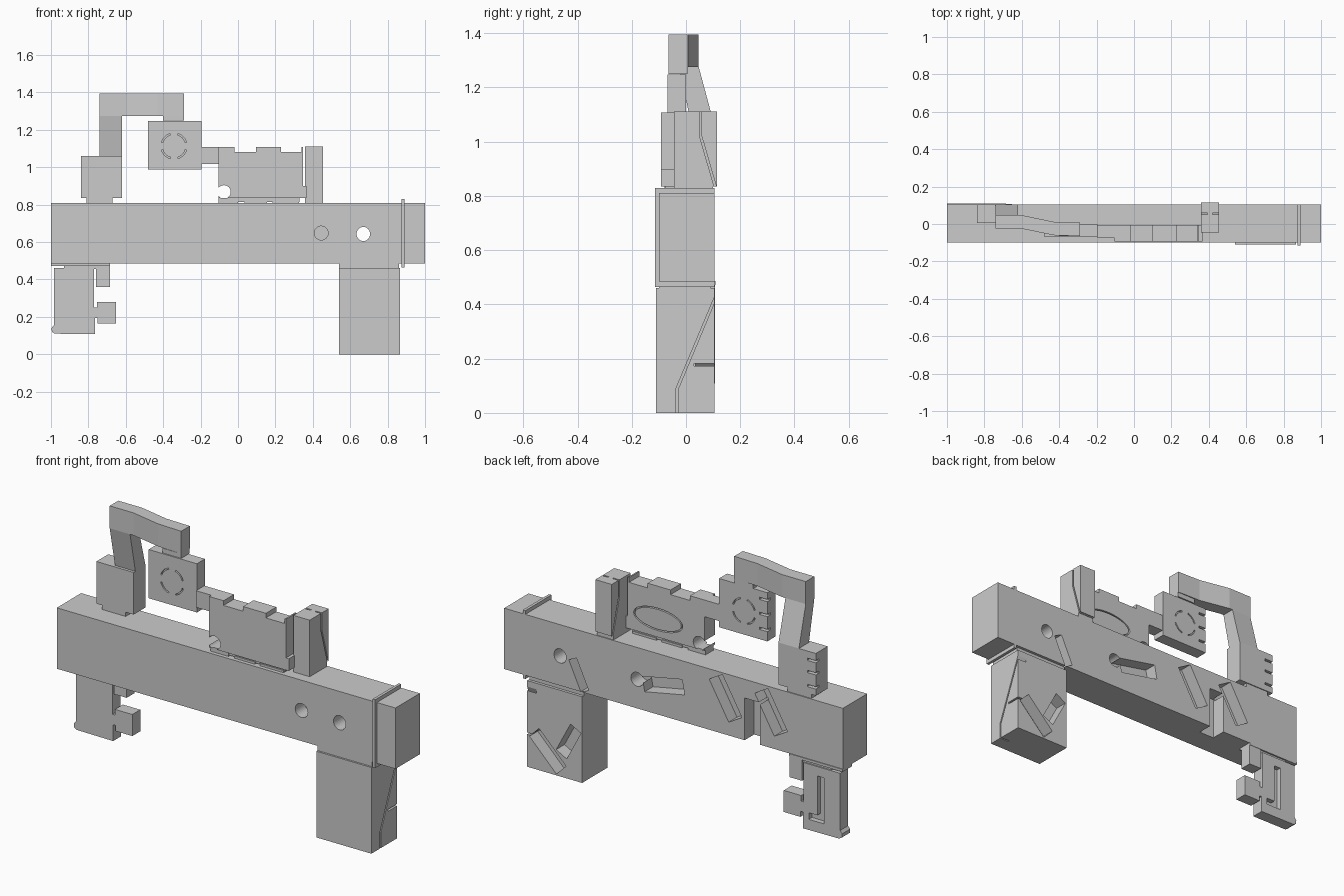
import bpy, bmesh
from math import sin, cos, pi, radians

BACK = 0.105


def loft(name, a, b):
    """Closed solid between two matching rings of 3D points."""
    bm = bmesh.new()
    va, vb = [bm.verts.new(p) for p in a], [bm.verts.new(p) for p in b]
    n = len(va)
    bm.faces.new(va)
    bm.faces.new(vb[::-1])
    for i in range(n):
        j = (i + 1) % n
        bm.faces.new((va[j], va[i], vb[i], vb[j]))
    bmesh.ops.recalc_face_normals(bm, faces=bm.faces)
    me = bpy.data.meshes.new(name)
    bm.to_mesh(me)
    bm.free()
    ob = bpy.data.objects.new(name, me)
    bpy.context.collection.objects.link(ob)
    return ob


def prism(name, pts, axis, lo, hi):
    """Extrude a 2D profile along an axis."""
    def put(u, v, w):
        return {'x': (w, u, v), 'y': (u, w, v), 'z': (u, v, w)}[axis]
    return loft(name, [put(u, v, lo) for u, v in pts], [put(u, v, hi) for u, v in pts])


def box(name, x0, x1, y0, y1, z0, z1):
    return prism(name, [(x0, y0), (x1, y0), (x1, y1), (x0, y1)], 'z', z0, z1)


def oval(cx, cz, rx, rz, a0=0, a1=2 * pi, n=32, full=True):
    k = n if full else n - 1
    return [(cx + rx * cos(a0 + (a1 - a0) * i / k), cz + rz * sin(a0 + (a1 - a0) * i / k))
            for i in range(n)]


def bar(cx, cz, length, width, angle):
    c, s = cos(radians(angle)), sin(radians(angle))
    return [(cx + u * length / 2 * c - v * width / 2 * s, cz + u * length / 2 * s + v * width / 2 * c)
            for u, v in ((-1, -1), (1, -1), (1, 1), (-1, 1))]


def cut(ob, cutters):
    """Subtract the cutters, bake the result and delete them."""
    for c in cutters:
        c.hide_render = True
        m = ob.modifiers.new('cut', 'BOOLEAN')
        m.operation, m.solver, m.object = 'DIFFERENCE', 'EXACT', c
    dg = bpy.context.evaluated_depsgraph_get()
    me = bpy.data.meshes.new_from_object(ob.evaluated_get(dg))
    ob.modifiers.clear()
    ob.data = me
    for c in cutters:
        bpy.data.objects.remove(c)


def pocket(pts, depth=0.07):
    return prism('cutter', pts, 'y', BACK - depth, BACK + 0.05)


# Main beam with pin holes and angled pockets in the back
beam = box('main_beam', -1, 1, -0.1, BACK, 0.485, 0.81)
cut(beam, [
    prism('cutter', oval(0.67, 0.643, 0.036, 0.038), 'y', -0.3, 0.3),
    prism('cutter', oval(0.445, 0.648, 0.037, 0.037), 'y', -0.3, -0.02),
    prism('cutter', oval(0.215, 0.64, 0.037, 0.037), 'y', 0.02, 0.3),
    pocket(bar(0.56, 0.57, 0.17, 0.05, 65)),
    pocket(bar(0.06, 0.648, 0.24, 0.08, -11)),
    pocket(bar(-0.307, 0.678, 0.23, 0.09, 60)),
    pocket(bar(-0.576, 0.675, 0.23, 0.09, 60)),
    box('cutter', -0.51, -0.42, BACK - 0.08, 0.2, 0.4, 0.71),
])
box('beam_flange', 0.875, 0.89, -0.115, BACK, 0.465, 0.83)

# Lower right leg with side grooves and crossed pockets
leg = box('right_leg', 0.54, 0.865, -0.11, BACK, 0, 0.46)
groove = [(BACK + 0.02, 0.475), (-0.037, 0.09), (-0.037, -0.1), (-0.03, -0.1), (-0.03, 0.085), (BACK + 0.02, 0.455)]
cut(leg, [
    prism('cutter', groove, 'x', 0.81, 0.9),
    box('cutter', 0.81, 0.9, 0.03, 0.2, 0.173, 0.183),
    pocket(bar(0.743, 0.115, 0.225, 0.08, 45)),
    pocket(bar(0.62, 0.2, 0.18, 0.07, -62)),
])
box('right_leg_neck', 0.54, 0.86, -0.1, 0.09, 0.46, 0.485)

# Lower left block with side tabs
left = prism('left_block', [(-0.985, 0.46), (-0.985, 0.155), (-0.997, 0.14), (-0.995, 0.12), (-0.98, 0.11),
                            (-0.765, 0.108), (-0.765, 0.195), (-0.75, 0.195), (-0.75, 0.165),
                            (-0.652, 0.165), (-0.652, 0.28), (-0.755, 0.28), (-0.755, 0.25),
                            (-0.77, 0.25), (-0.77, 0.46)], 'y', 0.04, 0.107)
cut(left, [prism('cutter', [(-0.89, 0.41), (-0.89, 0.165), (-0.8, 0.165), (-0.8, 0.2),
                            (-0.85, 0.2), (-0.85, 0.41)], 'y', 0.08, 0.2)])
box('left_block_catch', -0.76, -0.685, 0.04, 0.107, 0.36, 0.475)
box('left_block_neck', -0.93, -0.75, 0.04, 0.1, 0.455, 0.475)
box('left_block_plate', -1, -0.685, 0.03, 0.109, 0.472, 0.486)

# Upper left post with edge notches
post = box('left_post', -0.84, -0.62, 0.005, BACK, 0.835, 1.06)
cut(post, [box('cutter', -0.9, -0.79, 0.08, 0.2, z, z + 0.012) for z in (0.87, 0.945, 1.01)])
box('left_post_base', -0.81, -0.67, 0.01, 0.1, 0.81, 0.835)

# Bent arm from post to square block
loft('arm_riser', [(-0.74, 0.02, 1.06), (-0.62, 0.02, 1.06), (-0.62, BACK, 1.06), (-0.74, BACK, 1.06)],
     [(-0.74, -0.025, 1.275), (-0.62, -0.025, 1.275), (-0.62, 0.047, 1.275), (-0.74, 0.047, 1.275)])
prism('arm_top', [(-0.74, -0.025), (-0.6, -0.025), (-0.43, -0.06), (-0.29, -0.065),
                  (-0.29, 0.008), (-0.43, 0.012), (-0.6, 0.047), (-0.74, 0.047)], 'z', 1.275, 1.395)
box('arm_end', -0.4, -0.29, -0.065, 0.005, 1.25, 1.275)

# Square block with a broken ring on both faces
square = box('square_block', -0.48, -0.195, -0.068, 0, 0.988, 1.248)
cutters = [box('cutter', -0.5, -0.435, -0.025, 0.1, z, z + 0.012) for z in (1.04, 1.12, 1.2)]
for q in range(4):
    a0, a1 = q * pi / 2 + 0.3, (q + 1) * pi / 2 - 0.3
    arc = oval(-0.342, 1.113, 0.07, 0.07, a0, a1, 8, False) + oval(-0.342, 1.113, 0.063, 0.063, a1, a0, 8, False)
    cutters += [prism('cutter', arc, 'y', -0.1, -0.055), prism('cutter', arc, 'y', -0.013, 0.05)]
cut(square, cutters)
box('panel_link', -0.195, -0.105, -0.075, -0.005, 1.018, 1.107)

# Central panel: stepped top edge, pin hole, oval groove in the back
panel = prism('central_panel', [(-0.105, 0.835), (0.365, 0.835), (0.365, 0.9), (0.348, 0.9), (0.348, 1.107),
                                (0.34, 1.107), (0.34, 1.082), (0.23, 1.082), (0.23, 1.107), (0.095, 1.107),
                                (0.095, 1.082), (-0.02, 1.082), (-0.02, 1.107), (-0.105, 1.107)],
              'y', -0.093, -0.005)
cut(panel, [prism('cutter', oval(-0.075, 0.868, 0.036, 0.036), 'y', -0.3, 0.3),
            prism('cutter', oval(0.168, 0.93, 0.145, 0.06), 'y', -0.02, 0.1)])
prism('panel_oval', oval(0.168, 0.93, 0.137, 0.053), 'y', -0.03, -0.005)
for i, (a, b) in enumerate(((-0.105, 0), (0.035, 0.155), (0.185, 0.325))):
    box(f'panel_foot_{i + 1}', a, b, -0.08, -0.015, 0.81 if i else 0.808, 0.822 if i else 0.835)
box('panel_sill', 0, 0.33, -0.075, -0.02, 0.815, 0.84)

# Upper right post with a bent groove on both sides
rpost = prism('right_post', [(-0.045, 0.81), (0.1, 0.81), (0.1, 0.835), (0.115, 0.835), (0.115, 1.112), (-0.045, 1.112)],
              'x', 0.358, 0.455)
bend = [(0.05, 1.2), (0.05, 1.02), (0.108, 0.82), (0.116, 0.82), (0.058, 1.02), (0.058, 1.2)]
cut(rpost, [prism('cutter', bend, 'x', 0.42, 0.5), prism('cutter', bend, 'x', 0.3, 0.393)])
